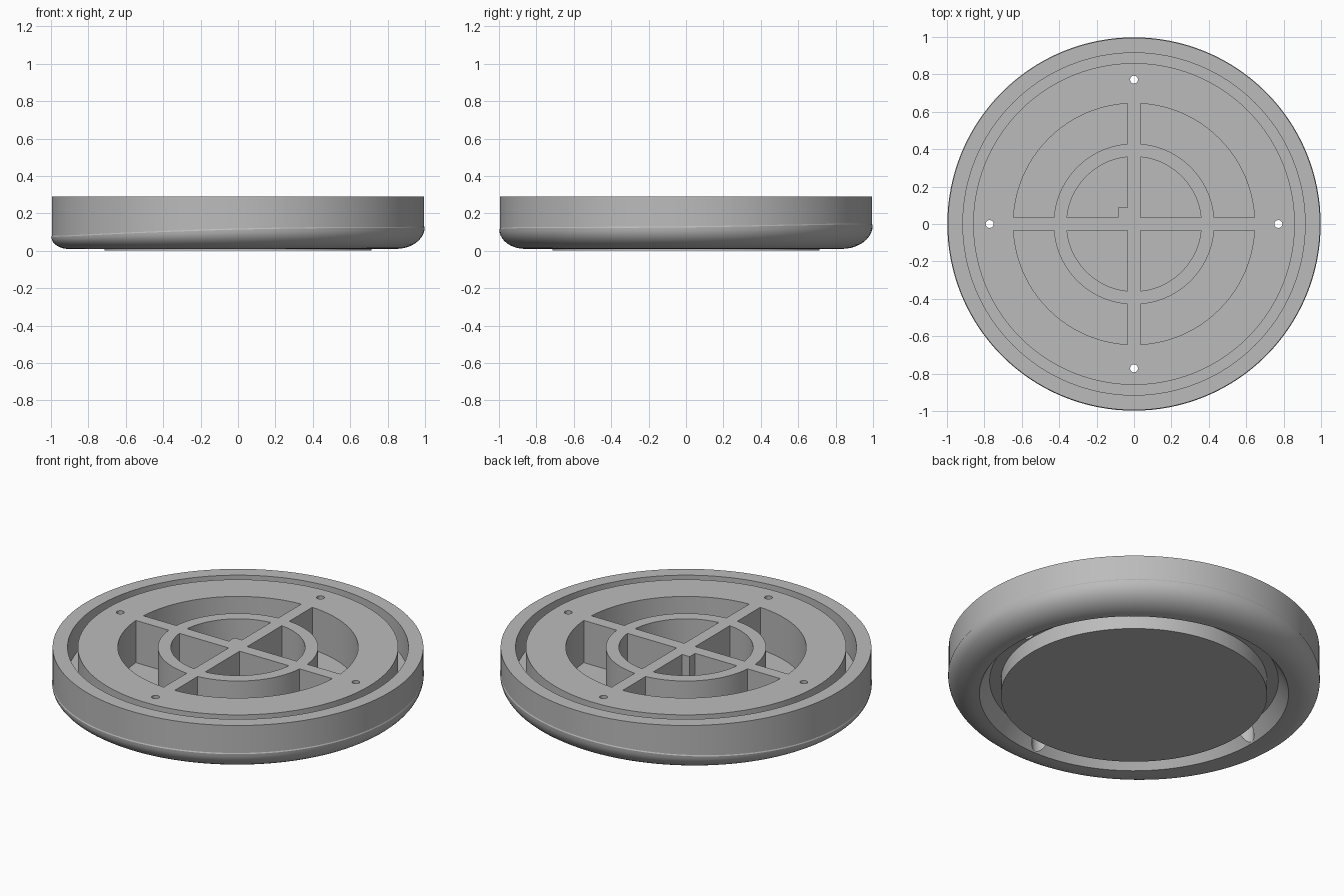
import bpy, bmesh, math
from mathutils import Vector

cube = bpy.data.objects.get("Cube")
if cube:
    bpy.data.objects.remove(cube, do_unlink=True)

SEGMENTS = 128
TOP = 0.29
FLOOR = 0.04
BAR = 0.036        # half width of the cross ribs

grey = bpy.data.materials.new("plain grey")
grey.use_nodes = True
colour = (0.5, 0.5, 0.5, 1)
grey.diffuse_color = colour
grey.node_tree.nodes["Principled BSDF"].inputs["Base Color"].default_value = colour


def make_object(name, bm):
    bmesh.ops.recalc_face_normals(bm, faces=bm.faces)
    mesh = bpy.data.meshes.new(name)
    bm.to_mesh(mesh)
    bm.free()
    mesh.materials.append(grey)
    obj = bpy.data.objects.new(name, mesh)
    bpy.context.collection.objects.link(obj)
    return obj


def prism(bm, outline, low, high):
    """Extrude a flat outline between two heights."""
    face = bm.faces.new([bm.verts.new((x, y, low)) for x, y in outline])
    result = bmesh.ops.extrude_face_region(bm, geom=[face])
    verts = [v for v in result["geom"] if isinstance(v, bmesh.types.BMVert)]
    bmesh.ops.translate(bm, verts=verts, vec=Vector((0, 0, high - low)))


def arc(radius, start, end, steps=28):
    return [(radius * math.cos(start + (end - start) * i / steps),
             radius * math.sin(start + (end - start) * i / steps))
            for i in range(steps + 1)]


def quarter(radius, margin):
    """Arc in the first quadrant that stops at the ribs."""
    a = math.asin(margin / radius)
    return arc(radius, a, math.pi / 2 - a)


def section(angle):
    """Cross-section with an underside rounding that varies around the rim."""
    height = (0.112 + 0.025 * math.cos(angle) + 0.011 * math.sin(angle)
              - 0.012 * math.cos(2 * angle))
    width = height * 1.22
    points = [(0.715, 0), (0.715, 0.09), (0.775, 0.09), (0.83, 0.01)]
    for i in range(11):
        t = i / 10 * math.pi / 2
        points.append((0.998 - width * (1 - math.sin(t)),
                       0.01 + (height - 0.01) * (1 - math.cos(t))))
    points += [(0.995, height + 0.006), (0.995, TOP), (0.915, TOP),
               (0.915, 0.12), (0.86, 0.12), (0.86, TOP)]
    return points


# Round base with rim, sealing groove and underside groove
bm = bmesh.new()
rings = []
for s in range(SEGMENTS):
    angle = 2 * math.pi * s / SEGMENTS
    rings.append([bm.verts.new((r * math.cos(angle), r * math.sin(angle), z))
                  for r, z in section(angle)])
for s in range(SEGMENTS):
    a, b = rings[s], rings[(s + 1) % SEGMENTS]
    for i in range(len(a) - 1):
        bm.faces.new((a[i], b[i], b[i + 1], a[i + 1]))
bm.faces.new([ring[0] for ring in rings])
bm.faces.new([ring[-1] for ring in rings])
base = make_object("round_base", bm)

# Pocket and screw hole cutters, repeated in four quarters
pockets, bores, holes = bmesh.new(), bmesh.new(), bmesh.new()
for q in range(4):
    c, s = round(math.cos(q * math.pi / 2)), round(math.sin(q * math.pi / 2))

    def turn(points):
        return [(x * c - y * s, x * s + y * c) for x, y in points]

    prism(pockets, turn([(BAR, BAR)] + quarter(0.36, BAR)), FLOOR, TOP + 0.1)
    prism(pockets, turn(quarter(0.43, BAR) + quarter(0.645, BAR)[::-1]),
          FLOOR, TOP + 0.1)
    for target, radius, low, high in ((bores, 0.053, -0.1, 0.14),
                                      (holes, 0.021, -0.1, TOP + 0.1)):
        circle = arc(radius, 0, 2 * math.pi, 24)[:-1]
        prism(target, turn([(x + 0.772, y) for x, y in circle]), low, high)

for name, cutter_mesh in (("pocket_cutter", pockets), ("bore_cutter", bores),
                          ("hole_cutter", holes)):
    cutter = make_object(name, cutter_mesh)
    cutter.hide_render = True
    cutter.hide_viewport = True
    mod = base.modifiers.new(name, "BOOLEAN")
    mod.operation = "DIFFERENCE"
    mod.solver = "EXACT"
    mod.object = cutter

# Bake the cuts and remove the helpers
graph = bpy.context.evaluated_depsgraph_get()
base.data = bpy.data.meshes.new_from_object(base.evaluated_get(graph))
base.modifiers.clear()
for name in ("pocket_cutter", "bore_cutter", "hole_cutter"):
    bpy.data.objects.remove(bpy.data.objects[name], do_unlink=True)

# Small square key in the corner of one inner pocket
bm = bmesh.new()
prism(bm, [(-0.085, BAR), (-BAR, BAR), (-BAR, 0.087), (-0.085, 0.087)], FLOOR, TOP)
make_object("locating_key", bm)

bpy.ops.object.select_all(action="DESELECT")
base.select_set(True)
bpy.context.view_layer.objects.active = base
bpy.ops.object.shade_smooth_by_angle(angle=math.radians(25))
